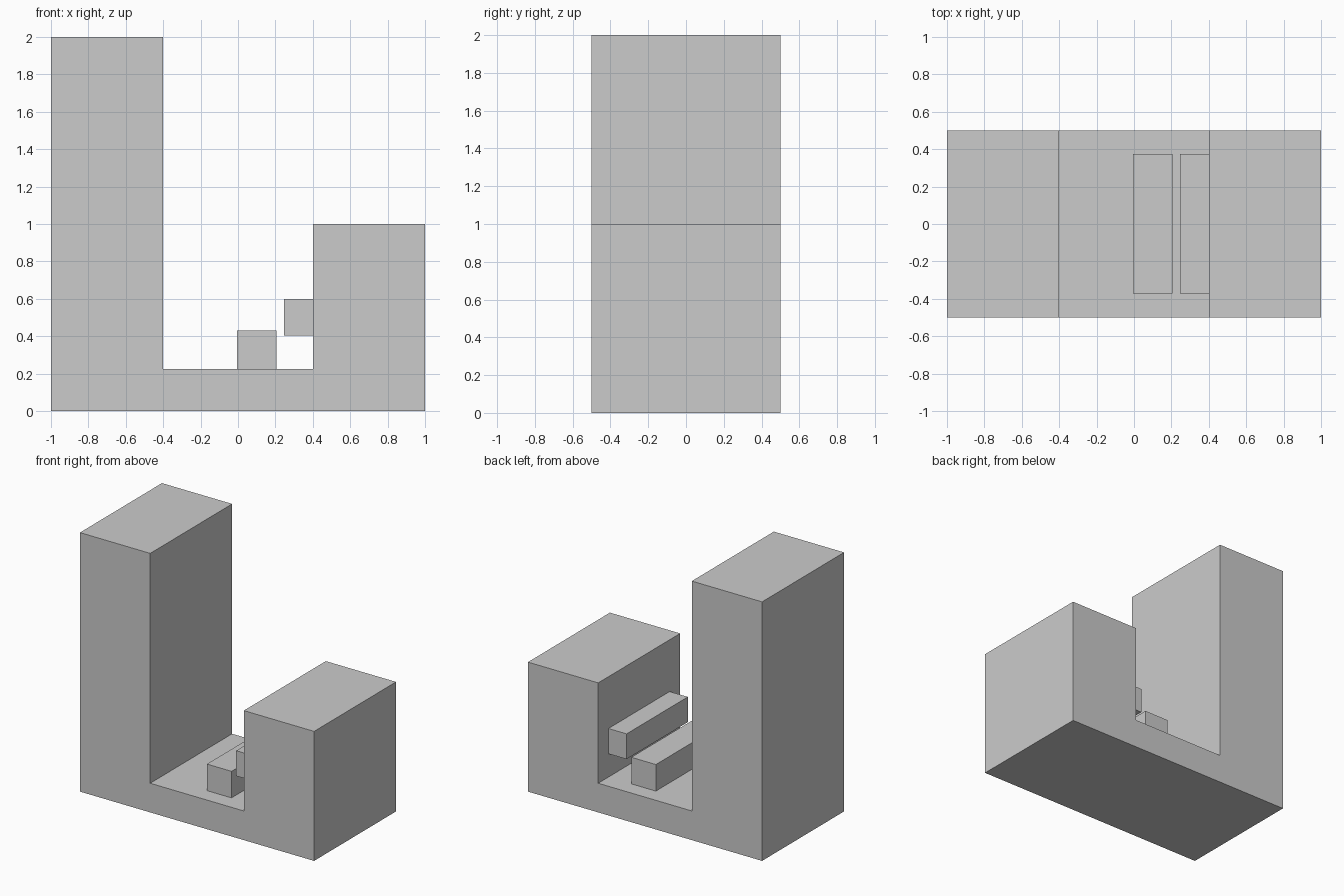
import bpy
import bmesh

if "Cube" in bpy.data.objects:
    bpy.data.objects.remove(bpy.data.objects["Cube"])


def extrude_profile(name, profile, y0, y1):
    """Extrude an x-z outline along y into a solid."""
    bm = bmesh.new()
    face = bm.faces.new([bm.verts.new((x, y0, z)) for x, z in profile])
    result = bmesh.ops.extrude_face_region(bm, geom=[face])
    moved = [g for g in result["geom"] if isinstance(g, bmesh.types.BMVert)]
    bmesh.ops.translate(bm, vec=(0, y1 - y0, 0), verts=moved)
    bmesh.ops.recalc_face_normals(bm, faces=bm.faces)
    mesh = bpy.data.meshes.new(name)
    bm.to_mesh(mesh)
    bm.free()
    obj = bpy.data.objects.new(name, mesh)
    bpy.context.collection.objects.link(obj)
    return obj


def bar(name, x0, x1, z0, z1):
    return extrude_profile(
        name, [(x0, z0), (x1, z0), (x1, z1), (x0, z1)], -0.372, 0.375)


# Main body: tall left block, thin floor, shorter right block
extrude_profile("body", [
    (-1, 0), (1, 0), (1, 1), (0.4, 1),
    (0.4, 0.225), (-0.4, 0.225), (-0.4, 2), (-1, 2),
], -0.5, 0.5)

# Bar resting on the floor
bar("floor_bar", -0.005, 0.205, 0.225, 0.43)

# Bar fixed to the inner face of the short block
bar("wall_bar", 0.245, 0.4, 0.405, 0.6)
